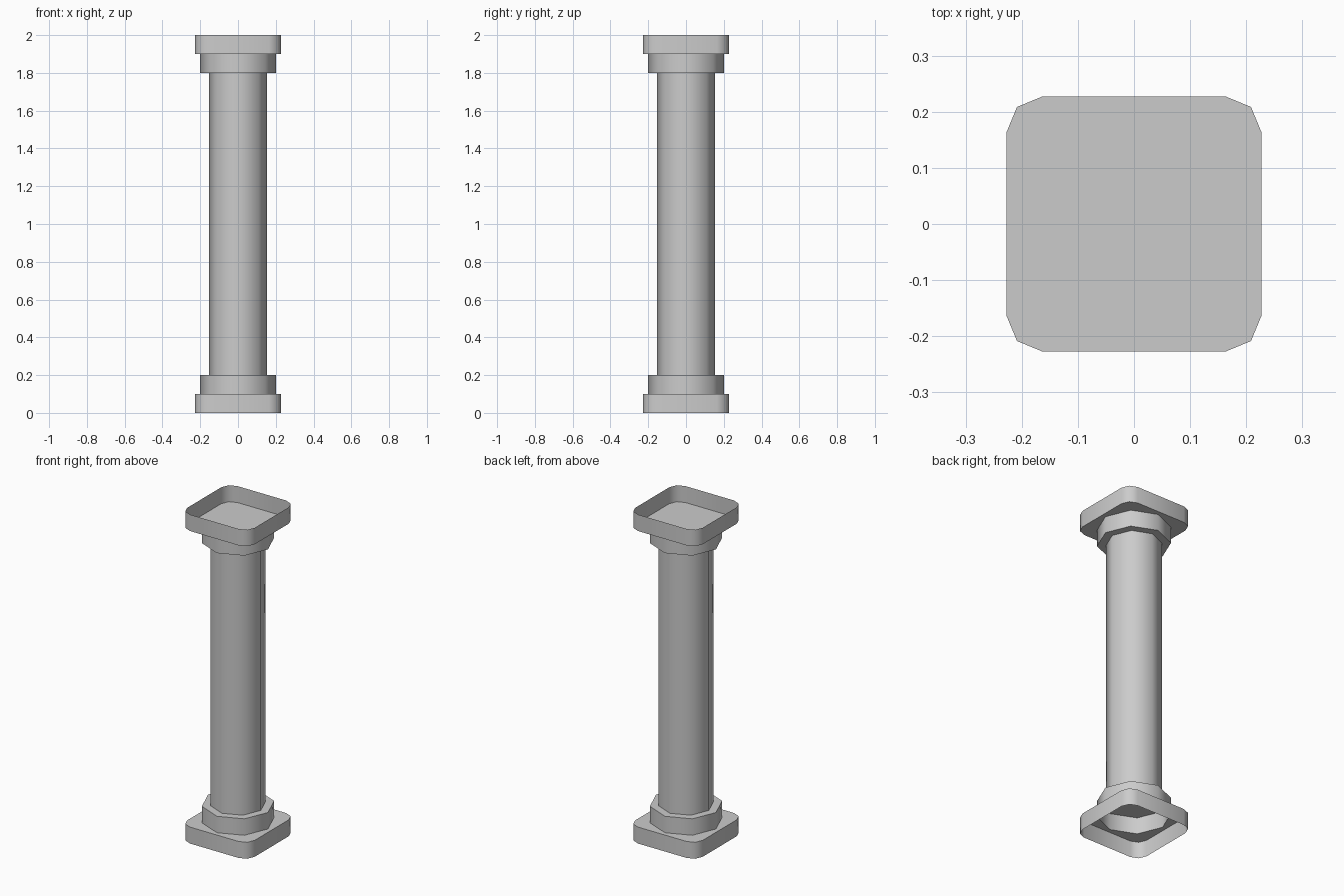
import bpy
import bmesh
import math

cube = bpy.data.objects.get("Cube")
if cube:
    bpy.data.objects.remove(cube)

stone = bpy.data.materials.new("grey_stone")
stone.use_nodes = True
GREY = (0.6, 0.6, 0.6, 1)
stone.diffuse_color = GREY
stone.node_tree.nodes["Principled BSDF"].inputs["Base Color"].default_value = GREY


def octagon(radius):
    return [(radius * math.cos(i * math.pi / 4), radius * math.sin(i * math.pi / 4))
            for i in range(8)]


def rounded_square(half, corner):
    """Square outline whose corners are rounded in two segments."""
    points = []
    for quarter in range(4):
        start = quarter * math.pi / 2
        cx, cy = [(half - corner) * math.sqrt(2) * f(start + math.pi / 4)
                  for f in (math.cos, math.sin)]
        for step in range(3):
            a = start + step * math.pi / 4
            points.append((cx + corner * math.cos(a), cy + corner * math.sin(a)))
    return points


def loop(bm, outline, z):
    verts = [bm.verts.new((x, y, z)) for x, y in outline]
    edges = [bm.edges.new((v, verts[(i + 1) % len(verts)])) for i, v in enumerate(verts)]
    return verts, edges


def open_shell(name, outline, low, high, inner=None, ledge_up=True):
    """Open wall, with an optional flat ledge reaching in to a smaller outline."""
    bm = bmesh.new()
    bottom, bottom_edges = loop(bm, outline, low)
    top, top_edges = loop(bm, outline, high)
    count = len(outline)
    for i in range(count):
        j = (i + 1) % count
        bm.faces.new((bottom[i], bottom[j], top[j], top[i]))
    if inner:
        rim = top_edges if ledge_up else bottom_edges
        inner_edges = loop(bm, inner, high if ledge_up else low)[1]
        ledge = bmesh.ops.bridge_loops(bm, edges=rim + inner_edges)["faces"]
        bm.normal_update()
        wrong = [f for f in ledge if (f.normal.z > 0) != ledge_up]
        bmesh.ops.reverse_faces(bm, faces=wrong)
    mesh = bpy.data.meshes.new(name)
    bm.to_mesh(mesh)
    bm.free()
    mesh.materials.append(stone)
    obj = bpy.data.objects.new(name, mesh)
    bpy.context.collection.objects.link(obj)
    bpy.ops.object.select_all(action='DESELECT')
    obj.select_set(True)
    bpy.context.view_layer.objects.active = obj
    bpy.ops.object.shade_smooth_by_angle(angle=math.radians(60))


shaft = octagon(0.154)
collar = octagon(0.202)
slab = rounded_square(0.227, 0.063)

# Hollow shaft
open_shell("shaft", shaft, 0.2, 1.8)

# Base and capital, each a slab and a collar open at the far end
open_shell("base_slab", slab, 0, 0.1, collar, True)
open_shell("base_collar", collar, 0.1, 0.2, shaft, True)
open_shell("top_collar", collar, 1.8, 1.9, shaft, False)
open_shell("top_slab", slab, 1.9, 2, collar, False)
